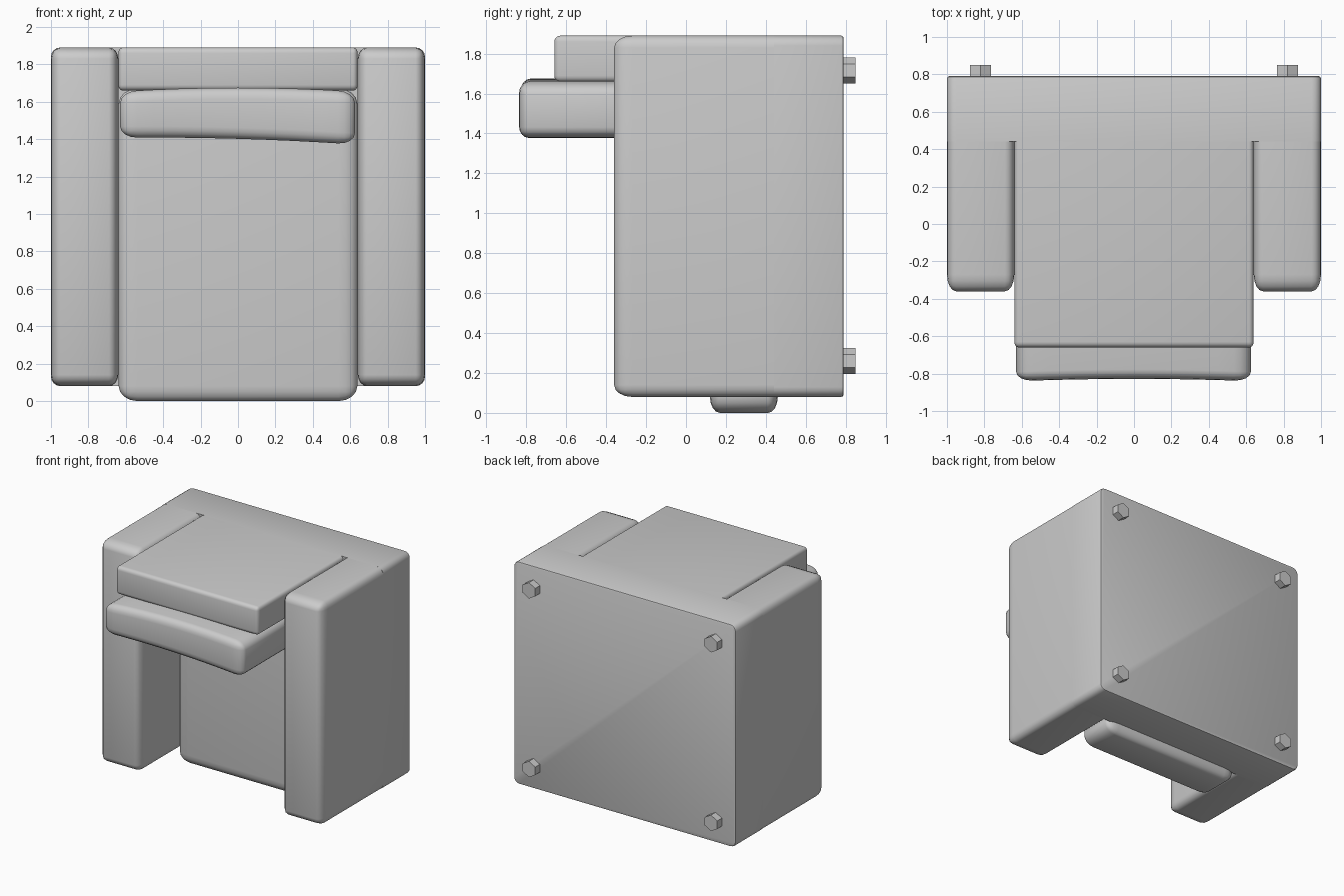
import bpy, bmesh, math
from mathutils import Vector, Matrix

if "Cube" in bpy.data.objects:
    bpy.data.objects.remove(bpy.data.objects["Cube"])


def rounded_box(name, lo, hi, r, keep=lambda a, b: True, cuts=(), warp=None, rim=0, seg=4):
    """Box between lo and hi, edges rounded with a separate radius per axis.
    keep(a, b) picks edges by their end corners (each coordinate +-1)."""
    lo, hi, r = Vector(lo), Vector(hi), Vector(r)
    mid, half = (lo + hi) / 2, (hi - lo) / 2
    bm = bmesh.new()
    bmesh.ops.create_cube(bm, size=2)
    edges = [e for e in bm.edges if keep(e.verts[0].co, e.verts[1].co)]
    for v in bm.verts:
        v.co = Vector([v.co[i] * half[i] / r[i] for i in range(3)])
    bmesh.ops.bevel(bm, geom=edges, offset=1, segments=seg, profile=0.5,
                    affect='EDGES', clamp_overlap=True)
    for v in bm.verts:
        v.co = Vector([v.co[i] * r[i] for i in range(3)]) + mid
    if rim:
        ring = [e for e in bm.edges if all(abs(v.co.y - hi.y) < 1e-4 for v in e.verts)]
        bmesh.ops.bevel(bm, geom=ring, offset=rim, segments=2, profile=0.5, affect='EDGES')
    for x in cuts:
        bmesh.ops.bisect_plane(bm, geom=bm.verts[:] + bm.edges[:] + bm.faces[:],
                               plane_co=(x, 0, 0), plane_no=(1, 0, 0))
    if warp:
        for v in bm.verts:
            v.co = warp(v.co)
    return finish(name, bm, 40)


def finish(name, bm, angle):
    bmesh.ops.recalc_face_normals(bm, faces=bm.faces)
    me = bpy.data.meshes.new(name)
    bm.to_mesh(me)
    bm.free()
    ob = bpy.data.objects.new(name, me)
    bpy.context.collection.objects.link(ob)
    bpy.context.view_layer.objects.active = ob
    ob.select_set(True)
    bpy.ops.object.shade_smooth_by_angle(angle=math.radians(angle))
    ob.select_set(False)
    return ob


def not_joined(a, b):
    # every edge except those on the +y end, where parts meet the base
    return not (a.y > 0 and b.y > 0)


def along_y(a, b):
    return a.y * b.y < 0


# Armchair tipped over: its underside is the +y face
JOIN = 0.44
rounded_box("base", (-1, JOIN, 0.08), (1, 0.79, 1.89), (0.05, 0.09, 0.05),
            keep=along_y, rim=0.012)

# Arms
for side, s in (("left", -1), ("right", 1)):
    x0, x1 = sorted((s * 0.64, s * 1.0))
    rounded_box(side + "_arm", (x0, -0.36, 0.08), (x1, JOIN, 1.89),
                (0.05, 0.09, 0.06), keep=not_joined)

# Backrest panel, flush with the outside of the arms
rounded_box("backrest", (-0.64, -0.66, 1.66), (0.64, JOIN, 1.89),
            (0.025, 0.03, 0.03), keep=not_joined)


# Back cushion, gently bent and sagging to one side
def bend(co):
    t = 1 - (co.x / 0.62) ** 2
    lift = 0.02 * t if co.z > 1.52 else 0.012 * t - 0.018 * (co.x / 0.62)
    dent = 0.012 * t if co.y < -0.6 else 0
    return Vector((co.x, co.y + dent, co.z + lift))


rounded_box("back_cushion", (-0.63, -0.84, 1.39), (0.625, 0.16, 1.655), (0.09, 0.05, 0.06),
            cuts=[-0.45, -0.3, -0.15, 0, 0.15, 0.3, 0.45], warp=bend)

# Seat cushion, poking out past the arms
rounded_box("seat_cushion", (-0.638, 0.12, 0.0), (0.638, 0.46, 1.67), (0.1, 0.05, 0.08))

# Hexagonal feet
for i, (x, z) in enumerate([(x, z) for x in (-0.82, 0.82) for z in (0.26, 1.715)]):
    bm = bmesh.new()
    bmesh.ops.create_cone(bm, cap_ends=True, segments=6, radius1=0.065, radius2=0.065, depth=0.07)
    turn = Matrix.Translation((x, 0.815, z)) @ Matrix.Rotation(math.radians(90), 4, 'X')
    bmesh.ops.transform(bm, matrix=turn, verts=bm.verts)
    finish("foot_%d" % (i + 1), bm, 30)
